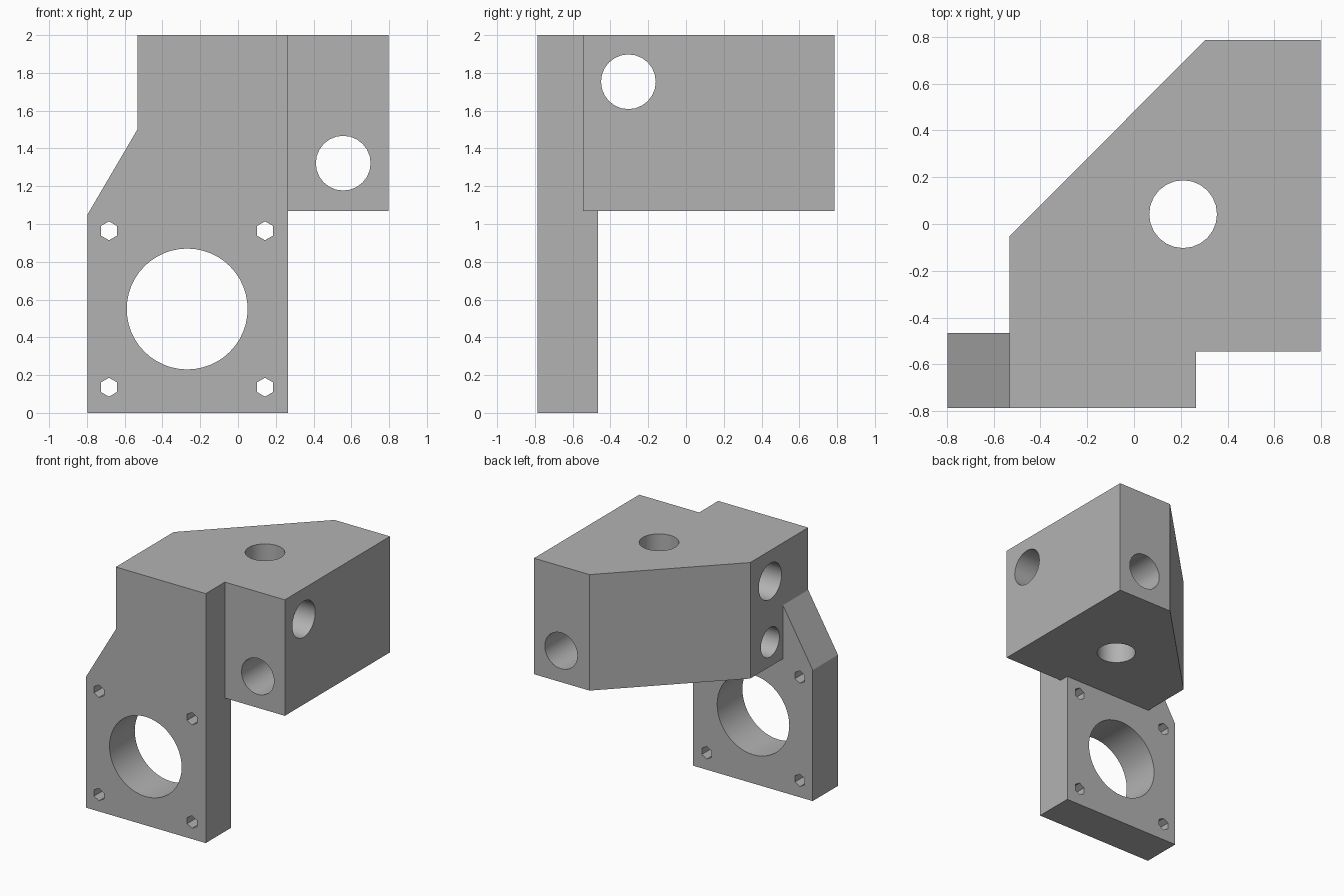
import bpy
import bmesh
import math
from mathutils import Matrix, Vector

if "Cube" in bpy.data.objects:
    bpy.data.objects.remove(bpy.data.objects["Cube"])

grey = bpy.data.materials.new("plain grey")
grey.use_nodes = True
grey.diffuse_color = (0.45, 0.45, 0.45, 1)
grey.node_tree.nodes["Principled BSDF"].inputs["Base Color"].default_value = grey.diffuse_color

FRONT, BACK, LEFT, RIGHT = -0.787, 0.787, 0.797, -0.797
STEP_X, SIDE_X, UNDERSIDE = 0.265, -0.533, 1.07


def make_object(name, bm):
    bmesh.ops.recalc_face_normals(bm, faces=bm.faces)
    mesh = bpy.data.meshes.new(name)
    bm.to_mesh(mesh)
    bm.free()
    mesh.materials.append(grey)
    obj = bpy.data.objects.new(name, mesh)
    bpy.context.collection.objects.link(obj)
    return obj


def prism(name, points, offset):
    """Extrude a flat outline along an offset."""
    bm = bmesh.new()
    face = bm.faces.new([bm.verts.new(p) for p in points])
    new = bmesh.ops.extrude_face_region(bm, geom=[face])["geom"]
    bmesh.ops.translate(bm, vec=offset, verts=[v for v in new if isinstance(v, bmesh.types.BMVert)])
    return make_object(name, bm)


def drill(bm, centre, axis, radius, length, sides=24):
    """Add a round or hexagonal cutter pointing along an axis."""
    turn = {"x": Matrix.Rotation(math.pi / 2, 4, "Y"),
            "y": Matrix.Rotation(math.pi / 2, 4, "X"),
            "z": Matrix.Identity(4)}[axis]
    bmesh.ops.create_cone(bm, cap_ends=True, segments=sides, radius1=radius, radius2=radius,
                          depth=length, matrix=Matrix.Translation(centre) @ turn)


def boolean(target, tool, operation):
    mod = target.modifiers.new(operation.lower(), "BOOLEAN")
    mod.operation, mod.solver, mod.object = operation, "EXACT", tool
    bpy.context.view_layer.objects.active = target
    bpy.ops.object.modifier_apply(modifier=mod.name)
    bpy.data.objects.remove(tool)


# Motor plate with its sloping shoulder
plate_outline = [(RIGHT, 0), (STEP_X, 0), (STEP_X, 2), (SIDE_X, 2), (SIDE_X, 1.5), (RIGHT, 1.05)]
bracket = prism("motor_bracket", [(x, FRONT, z) for x, z in plate_outline], Vector((0, 0.32, 0)))

# Upper block with its clipped back corner
block_outline = [(SIDE_X, -0.545), (LEFT, -0.545), (LEFT, BACK), (0.305, BACK), (SIDE_X, -0.053)]
block = prism("upper_block", [(x, y, UNDERSIDE) for x, y in block_outline], Vector((0, 0, 2 - UNDERSIDE)))
boolean(bracket, block, "UNION")

# Rod holes, blind side hole, motor opening and hexagonal screw holes
bm = bmesh.new()
drill(bm, (0.21, 0.042, 1.5), "z", 0.145, 2)
drill(bm, (0, -0.305, 1.753), "x", 0.145, 3)
drill(bm, (0.557, 0, 1.322), "y", 0.145, 3)
drill(bm, (SIDE_X, -0.305, 1.265), "x", 0.118, 1)
drill(bm, (-0.269, -0.63, 0.55), "y", 0.32, 1, 48)
for x in (-0.683, 0.143):
    for z in (0.136, 0.964):
        drill(bm, (x, -0.63, z), "y", 0.05, 1, 6)
boolean(bracket, make_object("hole_cutters", bm), "DIFFERENCE")

# Merge flat areas and smooth only the round bores
bm = bmesh.new()
bm.from_mesh(bracket.data)
bmesh.ops.remove_doubles(bm, verts=bm.verts, dist=0.0002)
bm.to_mesh(bracket.data)
bm.free()
bpy.ops.object.select_all(action="DESELECT")
bracket.select_set(True)
bpy.context.view_layer.objects.active = bracket
bpy.ops.object.shade_smooth_by_angle(angle=math.radians(25))
